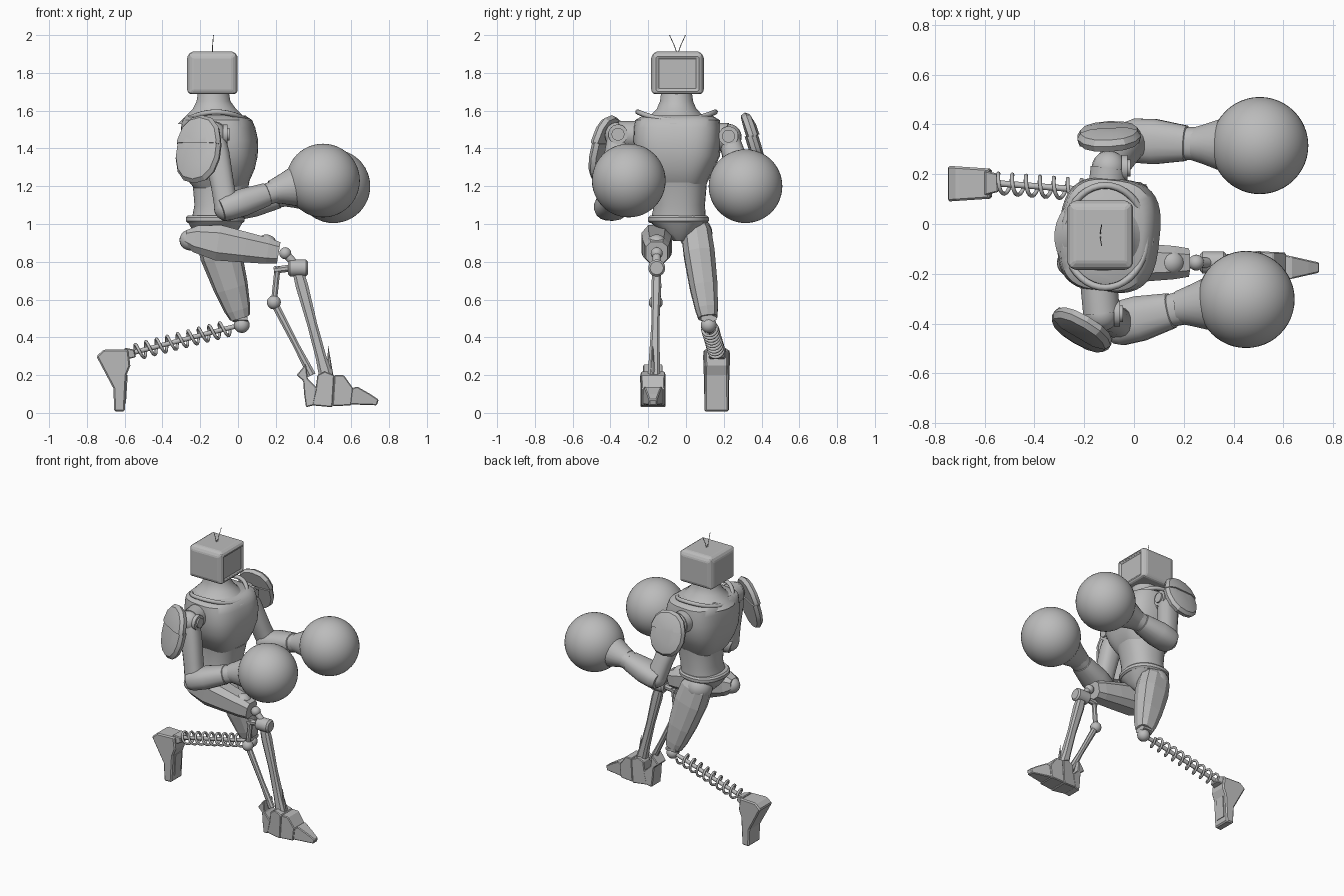
import bpy, bmesh, math
from mathutils import Vector, Matrix

cube = bpy.data.objects.get("Cube")
if cube:
    bpy.data.objects.remove(cube, do_unlink=True)

GREY = bpy.data.materials.new("plain grey")
GREY.use_nodes = True
colour = (0.5, 0.5, 0.5, 1)
GREY.diffuse_color = colour
GREY.node_tree.nodes["Principled BSDF"].inputs["Base Color"].default_value = colour


def finish(name, bm, smooth=35, bevel=0):
    bmesh.ops.recalc_face_normals(bm, faces=bm.faces)
    me = bpy.data.meshes.new(name)
    bm.to_mesh(me)
    bm.free()
    ob = bpy.data.objects.new(name, me)
    bpy.context.collection.objects.link(ob)
    me.materials.append(GREY)
    if bevel:
        mod = ob.modifiers.new("edge", 'BEVEL')
        mod.width = bevel
        mod.segments = 1
    if smooth:
        bpy.ops.object.select_all(action='DESELECT')
        ob.select_set(True)
        bpy.context.view_layer.objects.active = ob
        bpy.ops.object.shade_smooth_by_angle(angle=math.radians(smooth))
    return ob


def skin(bm, rings):
    rows = [[bm.verts.new(p) for p in r] for r in rings]
    n = len(rows[0])
    sides = []
    for a, b in zip(rows, rows[1:]):
        for i in range(n):
            j = (i + 1) % n
            sides.append(bm.faces.new((a[i], a[j], b[j], b[i])))
    bm.faces.new(rows[0][::-1])
    bm.faces.new(rows[-1])
    return sides


def rounded(n, power):
    # unit superellipse
    for i in range(n):
        a = 2 * math.pi * (i + .5) / n
        c, s = math.cos(a), math.sin(a)
        yield (math.copysign(abs(c) ** (2 / power), c), math.copysign(abs(s) ** (2 / power), s))


def body(name, rings, power=2.6, yaw=-6, n=40, smooth=40):
    # rings: height, centre x, centre y, half depth, half width
    turn = Matrix.Rotation(math.radians(yaw), 3, 'Z')
    bm = bmesh.new()
    skin(bm, [[Vector((cx, cy, z)) + turn @ Vector((u * rx, v * ry, 0))
               for u, v in rounded(n, power)] for z, cx, cy, rx, ry in rings])
    return finish(name, bm, smooth)


def limb(name, a, b, profile, n=20, power=2, smooth=35, panels=0):
    # profile: position along the limb, half width, half thickness
    a, b = Vector(a), Vector(b)
    d = (b - a).normalized()
    v = d.cross(Vector((0, 1, 0))).normalized()
    u = v.cross(d)
    bm = bmesh.new()
    sides = skin(bm, [[a.lerp(b, t) + u * (c * w) + v * (s * h) for c, s in rounded(n, power)]
                      for t, w, h in profile])
    if panels:
        bmesh.ops.inset_individual(bm, faces=sides, thickness=panels, depth=panels)
    return finish(name, bm, smooth)


def rod(name, a, b, r, n=12):
    return limb(name, a, b, [(0, r, r), (1, r, r)], n)


def ball(name, c, r, seg=20):
    bm = bmesh.new()
    bmesh.ops.create_uvsphere(bm, u_segments=seg, v_segments=seg // 2, radius=r,
                              matrix=Matrix.Translation(c))
    return finish(name, bm, 60)


def prism(name, outline, y, w0, w1, bevel=.005):
    # side outline (x, z), half width running from w0 at the back to w1 at the front
    xs = [p[0] for p in outline]
    lo, span = min(xs), max(xs) - min(xs)
    bm = bmesh.new()
    skin(bm, [[(x, y + s * (w0 + (w1 - w0) * (x - lo) / span), z) for x, z in outline]
              for s in (-1, 1)])
    return finish(name, bm, 0, bevel)


def tube(name, points, r, cyclic=False):
    cu = bpy.data.curves.new(name, 'CURVE')
    cu.dimensions = '3D'
    cu.bevel_depth = r
    cu.bevel_resolution = 2
    sp = cu.splines.new('POLY')
    sp.points.add(len(points) - 1)
    for p, co in zip(sp.points, points):
        p.co = (*co, 1)
    sp.use_cyclic_u = cyclic
    cu.materials.append(GREY)
    ob = bpy.data.objects.new(name, cu)
    bpy.context.collection.objects.link(ob)


# Head: bevelled box, every side tapering to a sunken panel
HEAD = Vector((-.135, -.045, 1.795))
bm = bmesh.new()
bmesh.ops.create_cube(bm, size=1, matrix=Matrix.Translation(HEAD) @ Matrix.Diagonal((.245, .255, .215, 1)))
for f in list(bm.faces):
    if f.normal.z > -.5:
        bmesh.ops.inset_region(bm, faces=[f], thickness=.028, depth=.012)
        if f.normal.x > .5:
            bmesh.ops.inset_region(bm, faces=[f], thickness=.006, depth=-.012)
finish("head", bm, 0, .006)
for s in (-1, 1):
    base = HEAD + Vector((0, 0, .1))
    tube("antenna", [base, base + Vector((0, s * .015, .045)), base + Vector((.005, s * .042, .105))], .002)

# Torso
body("neck", [(1.53, -.12, -.05, .2, .19), (1.575, -.125, -.05, .15, .14), (1.61, -.125, -.05, .115, .105),
              (1.65, -.13, -.05, .09, .088), (1.71, -.13, -.05, .08, .08)], 2, 0, 32, 60)
body("chest", [(1.19, -.1, -.04, .13, .13), (1.22, -.1, -.04, .155, .15), (1.29, -.1, -.045, .185, .19),
               (1.36, -.1, -.045, .2, .222), (1.44, -.1, -.045, .203, .23), (1.51, -.105, -.045, .192, .228),
               (1.55, -.11, -.045, .18, .222), (1.575, -.115, -.045, .15, .18)], 3)
body("waist", [(1.02, -.11, -.04, .135, .145), (1.1, -.1, -.035, .13, .135), (1.22, -.09, -.035, .15, .145)], 2.3)
body("belt", [(1.005, -.12, -.04, .145, .15), (1.015, -.12, -.04, .155, .16),
              (1.035, -.12, -.04, .155, .16), (1.045, -.12, -.04, .145, .15)], 2.3)
body("pelvis", [(.91, -.12, -.03, .07, .035), (.95, -.12, -.035, .11, .09), (1.01, -.12, -.04, .145, .148)], 2.5)
collar = []
for i in range(40):
    a = 2 * math.pi * i / 40
    collar.append((-.115 + .165 * math.cos(a), -.05 + .205 * math.sin(a), 1.548 + .045 * math.sin(a) ** 2))
tube("collar", collar, .014, True)


# Arms, with round gloves
def arm(side, shoulder, elbow, cuff, glove):
    s = 1 if side == "left" else -1
    sh, el, cu, gl = map(Vector, (shoulder, elbow, cuff, glove))
    inner = Vector((sh.x - .02, s * .1 - .05, sh.z))
    rod(side + "_shoulder_joint", inner, sh, .075, 20)
    ball(side + "_shoulder_ball", sh, .07)
    hub = sh + Vector((.05, 0, .005))
    limb(side + "_shoulder_hub", hub, hub + Vector((.035, 0, 0)),
         [(0, .052, .052), (.7, .052, .052), (.7, .034, .034), (1, .034, .034)])
    limb(side + "_upper_arm", sh, el, [(0, .055, .06), (.25, .062, .068), (.7, .06, .062), (1, .062, .065)], 16, 2.5)
    ball(side + "_elbow", el, .068)
    limb(side + "_forearm", el, cu, [(-.12, .075, .06), (0, .09, .07), (.3, .092, .074), (.75, .072, .062),
                                     (.76, .066, .058), (1, .07, .06)], 16, 2.4)
    limb(side + "_glove_cuff", cu, gl, [(-.2, .066, .06), (0, .08, .075), (.55, .125, .125)], 24)
    ball(side + "_glove", gl, .195, 48)


arm("right", (-.13, -.36, 1.47), (-.06, -.4, 1.085), (.22, -.33, 1.18), (.45, -.303, 1.23))
arm("left", (-.1, .225, 1.46), (0, .335, 1.09), (.28, .32, 1.16), (.505, .315, 1.2))


# Shoulder pads: two overlapping domed plates
def pad(name, centre, outward, half_w, half_h):
    out = Vector(outward).normalized()
    side = Vector((0, 0, 1)).cross(out).normalized()
    up = out.cross(side)
    for part, lo, hi, lift in (("upper", .15, 1, .008), ("lower", -1, .2, 0)):
        bm = bmesh.new()
        rings = []
        for scale, h in ((.94, -.025), (1, 0), (.9, .022), (.55, .036)):
            ring = []
            for u, v in rounded(14, 2.3):
                v = min(max(v * scale, lo), hi)
                ring.append(Vector(centre) + side * (u * half_w * scale) + up * (v * half_h) + out * (h + lift))
            rings.append(ring)
        skin(bm, rings)
        bmesh.ops.remove_doubles(bm, verts=bm.verts, dist=.0005)
        finish(name + "_" + part, bm, 25)


pad("right_shoulder_pad", (-.21, -.425, 1.395), (-.5, -.85, .25), .135, .185)
pad("left_shoulder_pad", (-.1, .35, 1.44), (-.05, .95, .3), .13, .155)

# Right leg: raised thigh, linkage shin and jointed foot
Y = -.155
ball("right_hip", (-.255, Y, .915), .055)
limb("right_thigh", (-.25, Y, .925), (.23, Y, .845),
     [(-.06, .05, .04), (.05, .075, .075), (.3, .085, .1), (.6, .08, .085), (.85, .07, .072), (.97, .06, .06)],
     8, 3, 20, .004)
ball("right_thigh_cap", (.15, Y, .89), .055)
ball("right_knee", (.25, Y, .845), .032)
rod("right_knee_pin", (.25, Y, .845), (.3, Y, .79), .022)
limb("right_knee_drum", (.265, Y, .767), (.37, Y, .767),
     [(0, .033, .033), (.1, .045, .045), (.9, .045, .045), (1, .035, .035)], 20)
limb("right_shin", (.315, Y, .76), (.47, -.17, .18),
     [(0, .022, .03), (.15, .028, .035), (.5, .022, .028), (.8, .03, .03), (1, .036, .04)], 8, 3, 20)
rod("right_rear_link", (.21, Y, .775), (.19, -.16, .585), .017, 8)
rod("right_link_bridge", (.19, Y, .755), (.3, Y, .77), .02, 8)
ball("right_link_joint", (.19, -.16, .585), .037)
limb("right_lower_link", (.19, -.16, .585), (.39, -.175, .2), [(0, .018, .022), (.6, .016, .018), (1, .02, .024)], 8)
F = -.175
prism("right_heel", [(.36, .03), (.4, .04), (.42, .13), (.37, .18), (.36, .26), (.31, .2), (.345, .17), (.35, .1)], F, .045, .06)
prism("right_foot", [(.39, .04), (.5, .03), (.51, .2), (.46, .22), (.42, .2), (.41, .12)], F, .055, .068)
prism("right_instep", [(.5, .035), (.6, .04), (.61, .13), (.56, .2), (.51, .2)], F, .066, .06)
prism("right_toe", [(.59, .045), (.735, .04), (.745, .07), (.7, .1), (.63, .14), (.605, .13)], F, .055, .02)
limb("right_ankle_spike", (.49, F, .18), (.477, F, .355), [(0, .015, .018), (1, .001, .001)], 6)

# Left leg: trailing thigh, coil spring shin and pushing foot
limb("left_thigh", (-.135, .05, .99), (.015, .118, .49),
     [(-.02, .06, .08), (.08, .082, .105), (.3, .085, .112), (.65, .076, .092), (.88, .062, .07), (.97, .052, .055)],
     10, 2.6, 20, .004)
ball("left_hip", (-.14, .05, .95), .09)
ball("left_knee", (.02, .12, .465), .042)
limb("left_knee_cap", (-.03, .12, .5), (.05, .12, .5), [(0, .045, .02), (1, .045, .02)], 8)
top, end = Vector((.0, .122, .462)), Vector((-.57, .165, .315))
rod("left_shin_rod", top, end, .013)
d = (end - top).normalized()
v = d.cross(Vector((0, 1, 0))).normalized()
u = v.cross(d)
coil = []
for i in range(161):
    t, a = i / 160, 2 * math.pi * 9 * i / 160
    coil.append(top.lerp(end, .08 + .88 * t) + (u * math.cos(a) + v * math.sin(a)) * .04)
tube("left_shin_spring", coil, .008)
prism("left_ankle", [(-.6, .28), (-.54, .295), (-.55, .335), (-.6, .345)], .165, .05, .035)
prism("left_foot", [(-.75, .3), (-.66, .13), (-.655, .008), (-.6, .008), (-.59, .2), (-.57, .25), (-.58, .335), (-.71, .335)],
      .162, .072, .06, .008)
prism("left_foot_plate", [(-.601, .05), (-.593, .05), (-.584, .2), (-.592, .2)], .165, .035, .035, 0)
